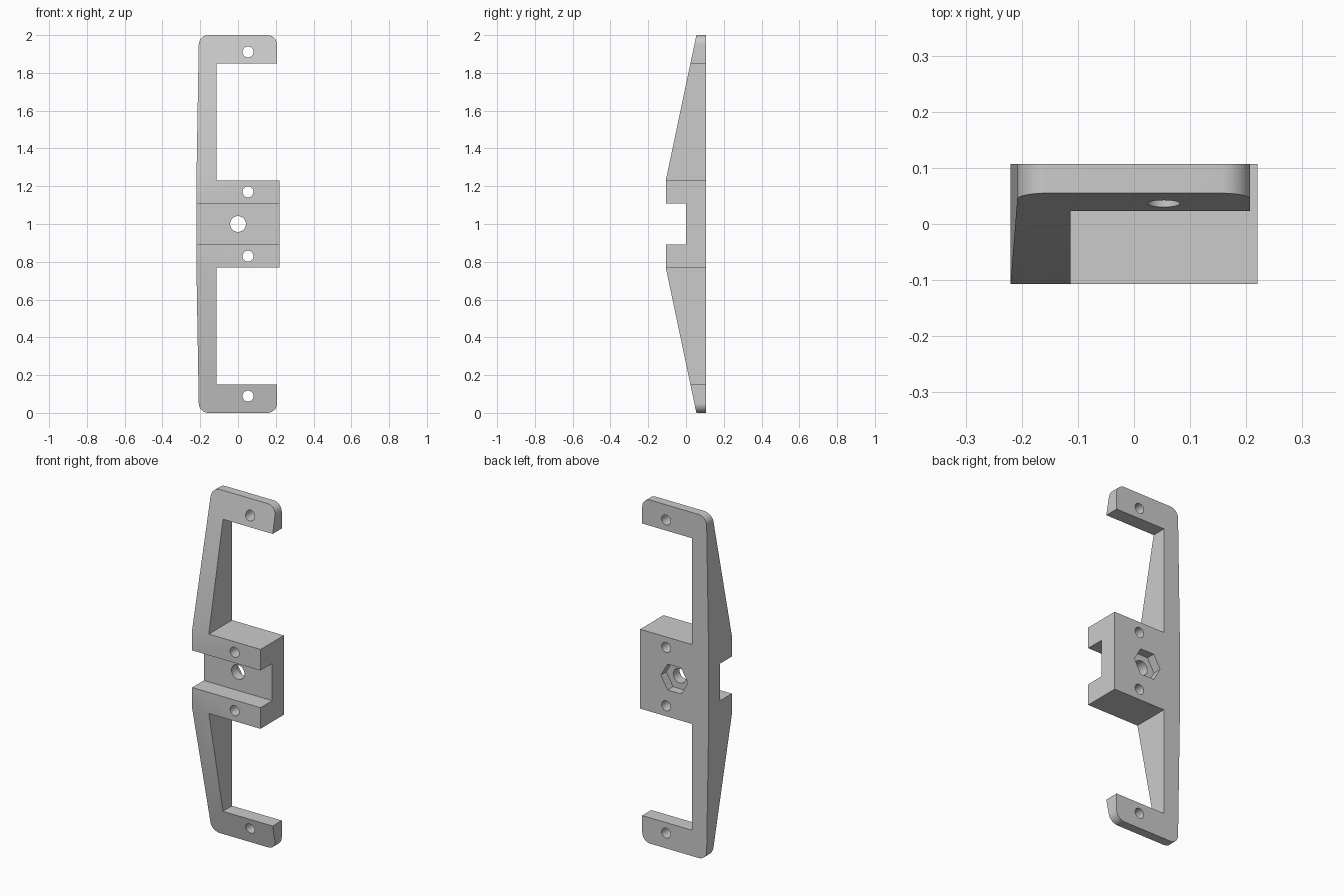
import bpy, bmesh
from math import cos, sin, pi, radians
from mathutils import Vector

if "Cube" in bpy.data.objects:
    bpy.data.objects.remove(bpy.data.objects["Cube"])


def prism(name, points, direction):
    """Extrude a closed 3D polygon along a direction."""
    bm = bmesh.new()
    face = bm.faces.new([bm.verts.new(p) for p in points])
    ext = bmesh.ops.extrude_face_region(bm, geom=[face])["geom"]
    bmesh.ops.translate(bm, vec=Vector(direction),
                        verts=[g for g in ext if isinstance(g, bmesh.types.BMVert)])
    bmesh.ops.recalc_face_normals(bm, faces=bm.faces)
    mesh = bpy.data.meshes.new(name)
    bm.to_mesh(mesh)
    bm.free()
    obj = bpy.data.objects.new(name, mesh)
    bpy.context.collection.objects.link(obj)
    return obj


def combine(target, cutter, operation):
    """Apply a boolean and remove the cutter."""
    cutter.hide_render = True
    mod = target.modifiers.new("boolean", 'BOOLEAN')
    mod.operation, mod.solver, mod.object = operation, 'EXACT', cutter
    bpy.context.view_layer.objects.active = target
    bpy.ops.object.modifier_apply(modifier=mod.name)
    bpy.data.objects.remove(cutter)


def hole(x, z, radius, sides, y0, y1):
    pts = [(x + radius * cos(2 * pi * i / sides), y0,
            z + radius * sin(2 * pi * i / sides)) for i in range(sides)]
    pts = [Vector((p[0], p[1], p[2])) for p in pts]
    combine(bracket, prism("hole_cutter", pts, (0, y1 - y0, 0)), 'DIFFERENCE')


def corner(cx, cz, r, start, steps=10):
    return [(cx + r * cos(start + pi / 2 * i / steps),
             cz + r * sin(start + pi / 2 * i / steps)) for i in range(steps + 1)]


MID, BACK, R = 1.0, 0.107, 0.052

# Upper half of the front outline (x, height above middle), mirrored below
upper = [(0.22, 0.231), (-0.113, 0.231), (-0.113, 0.85), (0.207, 0.85)]
upper += corner(0.207 - R, 1 - R, R, 0)
upper += corner(-0.208 + R, 1 - R, R, pi / 2)
upper += [(-0.22, 0.231)]
outline = upper + [(x, -h) for x, h in reversed(upper)]
bracket = prism("bracket", [(x, -0.2, MID + h) for x, h in outline], (0, 0.4, 0))

# Side profile: tapered arms and a channel across the middle block
side = [(BACK, 1.0), (0.055, 1.0), (-BACK, 0.231), (-BACK, 0.108), (0.0, 0.108)]
profile = side + [(y, -h) for y, h in reversed(side)]
combine(bracket, prism("side_profile", [(-0.5, y, MID + h) for y, h in profile],
                       (1, 0, 0)), 'INTERSECT')

# Screw holes, centre bolt hole and hexagonal nut pocket in the back
for h in (-0.911, -0.17, 0.17, 0.911):
    hole(0.053, MID + h, 0.029, 32, -0.3, 0.3)
hole(0, MID, 0.042, 32, -0.3, 0.3)
hole(0, MID, 0.087, 6, BACK - 0.05, 0.3)

bpy.ops.object.select_all(action='DESELECT')
bracket.select_set(True)
bpy.context.view_layer.objects.active = bracket
bpy.ops.object.shade_smooth_by_angle(angle=radians(25))
